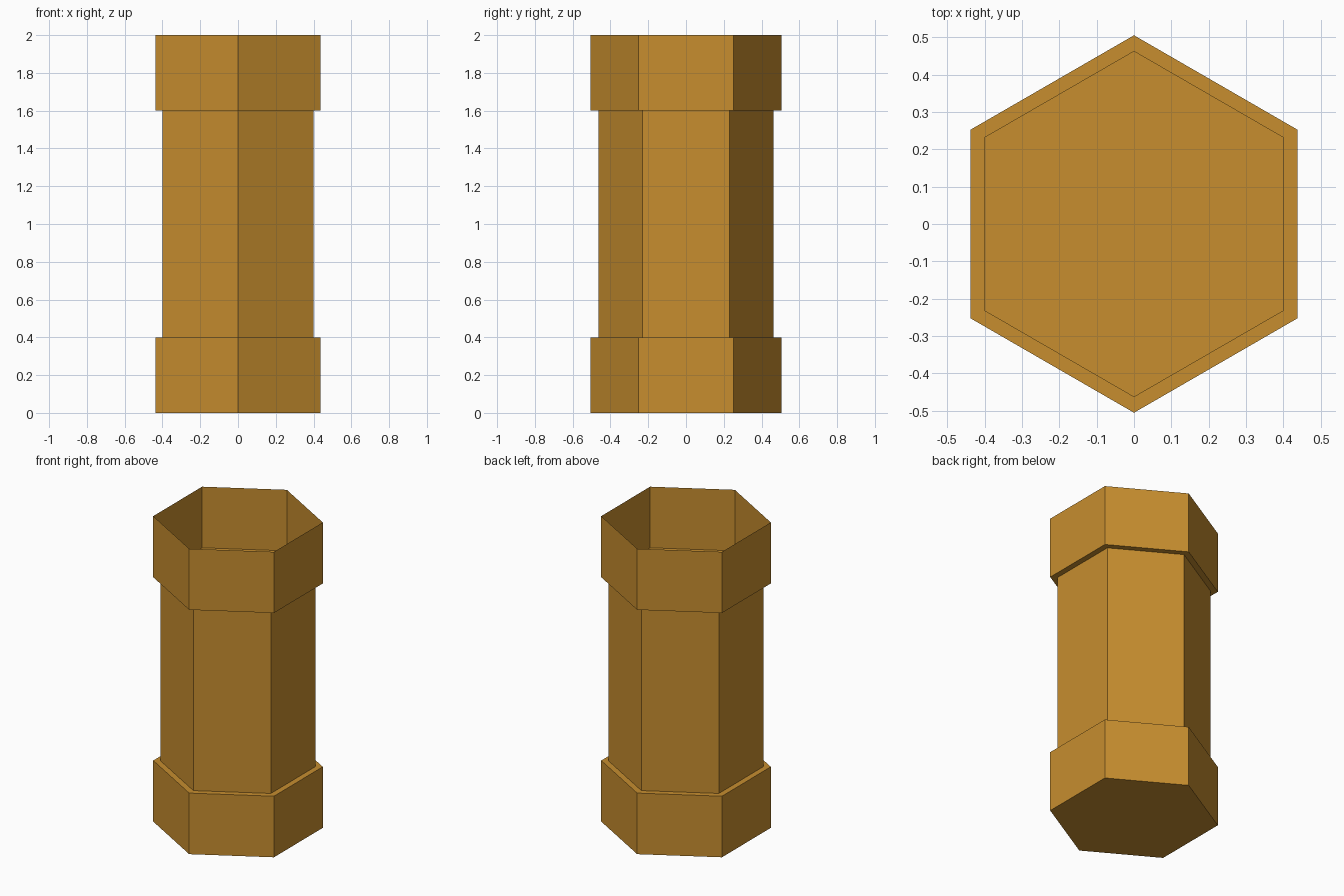
import bpy, bmesh, math

if "Cube" in bpy.data.objects:
    bpy.data.objects.remove(bpy.data.objects["Cube"])

mat = bpy.data.materials.new("golden_brown")
mat.diffuse_color = (0.57, 0.27, 0.028, 1.0)
mat.use_nodes = True
mat.node_tree.nodes["Principled BSDF"].inputs["Base Color"].default_value = mat.diffuse_color

COLLAR_R, BODY_R = 0.505, 0.462
# Profile (radius, height) of the thin-walled hexagonal tube, bottom to top
profile = [(COLLAR_R, 0.0), (COLLAR_R, 0.4), (BODY_R, 0.4),
           (BODY_R, 1.6), (COLLAR_R, 1.6), (COLLAR_R, 2.0)]

bm = bmesh.new()


def hex_ring(r, z):
    angles = [math.pi / 2 + i * math.pi / 3 for i in range(6)]
    return [bm.verts.new((r * math.cos(a), r * math.sin(a), z)) for a in angles]


rings = [hex_ring(r, z) for r, z in profile]

# Walls and ledges; the top stays open
for low, high in zip(rings, rings[1:]):
    for i in range(6):
        j = (i + 1) % 6
        bm.faces.new((low[i], low[j], high[j], high[i]))

# Closed floor
bm.faces.new(rings[0][::-1])

mesh = bpy.data.meshes.new("hexagonal_tube")
bm.to_mesh(mesh)
bm.free()
mesh.materials.append(mat)
tube = bpy.data.objects.new("hexagonal_tube", mesh)
bpy.context.collection.objects.link(tube)
